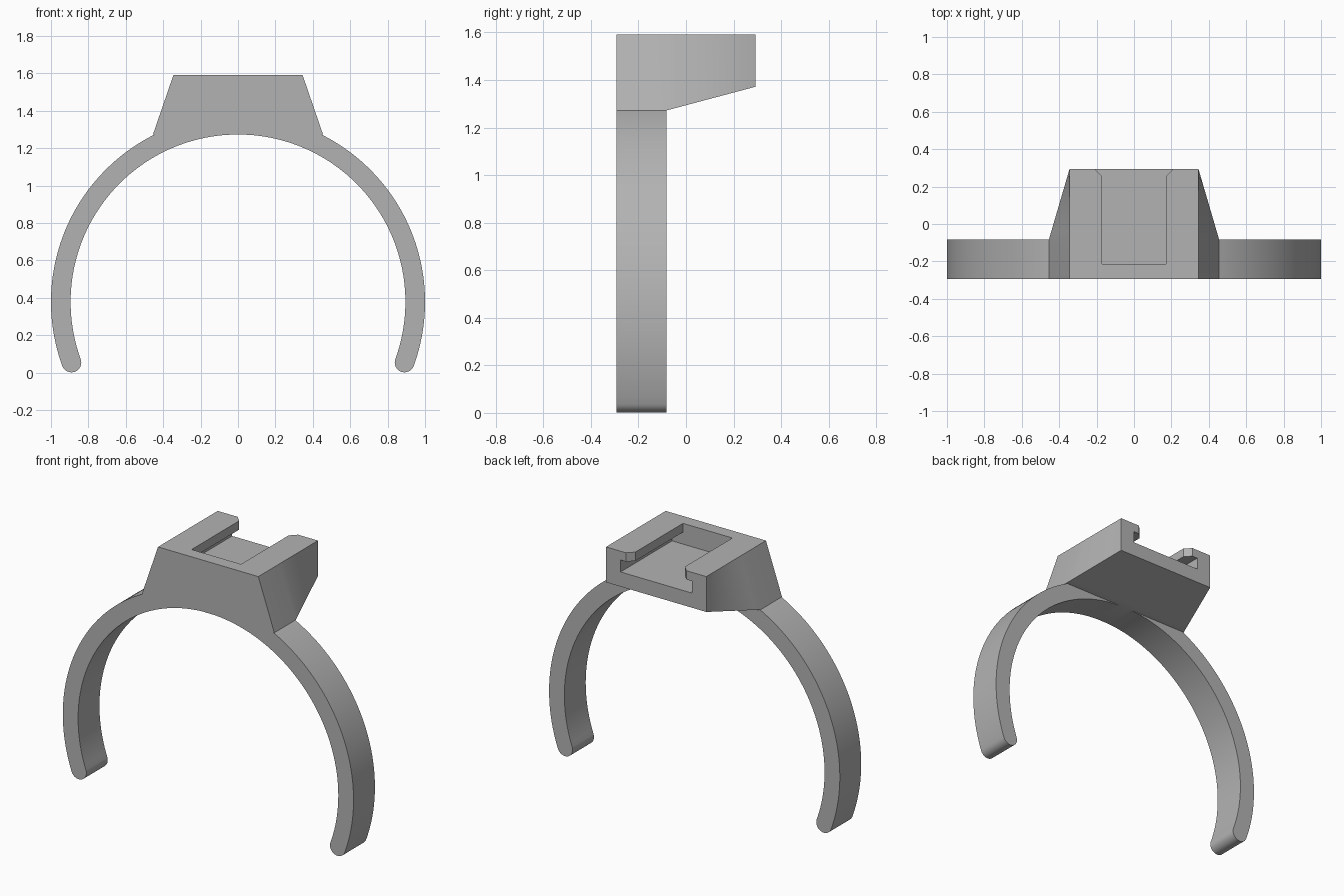
import bpy, bmesh
from math import sin, cos, radians, pi
from mathutils import Vector

cube = bpy.data.objects.get("Cube")
if cube:
    bpy.data.objects.remove(cube, do_unlink=True)

grey = bpy.data.materials.new("plain grey")
grey.use_nodes = True
grey.diffuse_color = (0.45, 0.45, 0.45, 1)
grey.node_tree.nodes["Principled BSDF"].inputs["Base Color"].default_value = grey.diffuse_color

FRONT, RING_BACK, BACK = -0.293, -0.083, 0.293
TOP, BASE, CENTRE = 1.592, 1.272, 0.378
OUTER, INNER = 1.0, 0.895


def loft(name, sections):
    """Skin a row of equal-length closed sections and cap both ends."""
    bm = bmesh.new()
    rings = [[bm.verts.new(p) for p in s] for s in sections]
    n = len(rings[0])
    for a, b in zip(rings, rings[1:]):
        for i in range(n):
            j = (i + 1) % n
            bm.faces.new((a[i], a[j], b[j], b[i]))
    bm.faces.new(rings[0])
    bm.faces.new(rings[-1])
    bmesh.ops.recalc_face_normals(bm, faces=bm.faces)
    mesh = bpy.data.meshes.new(name)
    bm.to_mesh(mesh)
    bm.free()
    mesh.materials.append(grey)
    obj = bpy.data.objects.new(name, mesh)
    bpy.context.collection.objects.link(obj)
    return obj


def arc(cx, cz, r, start, end, steps):
    angles = [start + (end - start) * i / steps for i in range(steps + 1)]
    return [(cx + r * cos(a), cz + r * sin(a)) for a in angles]


def boolean(target, tool, operation):
    mod = target.modifiers.new(operation.title(), 'BOOLEAN')
    mod.operation = operation
    mod.solver = 'EXACT'
    mod.object = tool
    bpy.context.view_layer.objects.active = target
    bpy.ops.object.modifier_apply(modifier=mod.name)
    bpy.data.objects.remove(tool, do_unlink=True)


# Open clip ring with rounded tips
dip = radians(20)
mid, tip = (OUTER + INNER) / 2, (OUTER - INNER) / 2
tip_x, tip_z = mid * cos(dip), CENTRE - mid * sin(dip)
outline = arc(0, CENTRE, OUTER, -dip, pi + dip, 120)
outline += arc(-tip_x, tip_z, tip, pi + dip, 2 * pi + dip, 16)[1:-1]
outline += arc(0, CENTRE, INNER, pi + dip, -dip, 120)
outline += arc(tip_x, tip_z, tip, pi - dip, 2 * pi - dip, 16)[1:-1]
clip = loft("clip_ring", [[(x, y, z) for x, z in outline] for y in (FRONT, RING_BACK)])


# Mount block: constant at the front, its foot tapering in and up to the back
def block_section(y, t):
    foot, z = 0.455 - 0.11 * t, BASE + 0.1 * t
    return [(-foot, y, z), (foot, y, z), (0.345, y, TOP), (-0.345, y, TOP)]


steps = 10
sections = [block_section(FRONT, 0)]
sections += [block_section(RING_BACK + (BACK - RING_BACK) * i / steps, i / steps)
             for i in range(steps + 1)]
block = loft("mount_block", sections)

# Slot opening with a flared mouth, and the wider channel below its lips
SLOT, FLOOR, LIP = -0.213, 1.463, 1.537
half = [(0.17, SLOT), (0.17, 0.255), (0.208, BACK), (0.208, BACK + 0.1)]
plan = half + [(-x, y) for x, y in reversed(half)]
opening = loft("slot_opening", [[(x, y, z) for x, y in plan] for z in (FLOOR, TOP + 0.1)])
channel = loft("slot_channel", [[(x, y, z) for x, y in
               ((-0.245, SLOT), (0.245, SLOT), (0.245, BACK + 0.1), (-0.245, BACK + 0.1))]
               for z in (FLOOR, LIP)])
boolean(block, opening, 'DIFFERENCE')
boolean(block, channel, 'DIFFERENCE')

# Join into one solid
boolean(clip, block, 'UNION')
clip.name = "clip_with_mount"
bpy.ops.object.select_all(action='DESELECT')
clip.select_set(True)
bpy.context.view_layer.objects.active = clip
bpy.ops.object.shade_smooth_by_angle(angle=radians(25))
